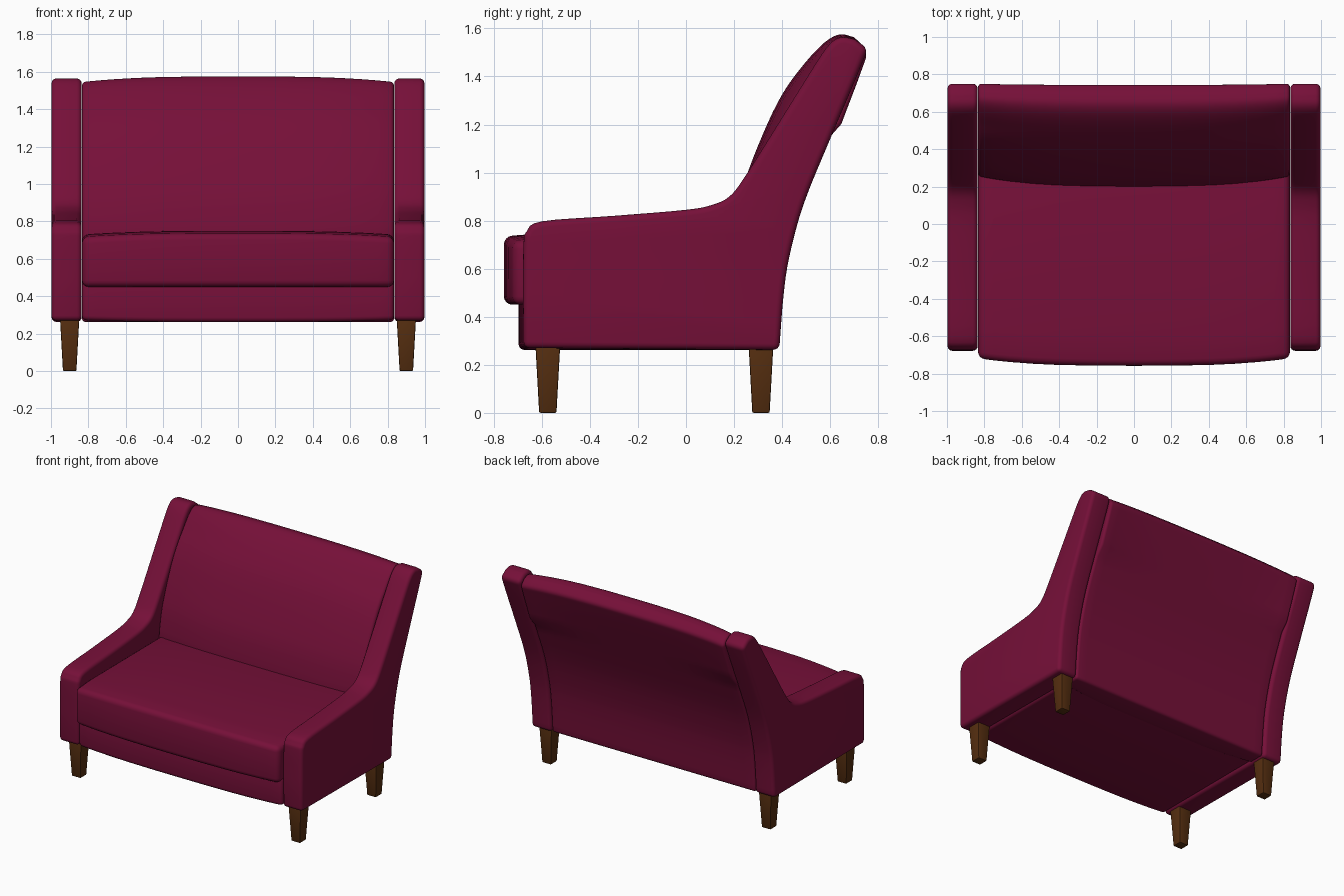
import bpy, bmesh, math
from mathutils import Vector

if "Cube" in bpy.data.objects:
    bpy.data.objects.remove(bpy.data.objects["Cube"])


def material(name, rgb):
    m = bpy.data.materials.new(name)
    m.diffuse_color = (*rgb, 1)
    m.use_nodes = True
    m.node_tree.nodes["Principled BSDF"].inputs["Base Color"].default_value = m.diffuse_color
    return m


FABRIC = material("burgundy fabric", (0.18, 0.005, 0.04))
WOOD = material("dark brown wood", (0.09, 0.027, 0.005))


def smooth(points, steps=4):
    """Open Catmull-Rom curve through (y, z) points."""
    p = [Vector(q) for q in points]
    p = [2 * p[0] - p[1]] + p + [2 * p[-1] - p[-2]]
    out = []
    for a, b, c, d in zip(p, p[1:], p[2:], p[3:]):
        for i in range(steps):
            t = i / steps
            out.append(0.5 * (2 * b + (c - a) * t + (2 * a - 5 * b + 4 * c - d) * t * t
                              + (3 * b - a - 3 * c + d) * t ** 3))
    return out + [p[-2]]


def loft(name, profile, xs, mat, bevel, warp=lambda x, y, z: (y, z), segments=4):
    """Run a closed (y, z) profile through x stations, then round its hard edges."""
    bm = bmesh.new()
    rings = [[bm.verts.new((x, *warp(x, y, z))) for y, z in profile] for x in xs]
    n = len(profile)
    for a, b in zip(rings, rings[1:]):
        for i in range(n):
            j = (i + 1) % n
            bm.faces.new((a[i], a[j], b[j], b[i]))
    bm.faces.new(rings[0])
    bm.faces.new(rings[-1])
    bmesh.ops.recalc_face_normals(bm, faces=bm.faces)
    hard = [e for e in bm.edges if e.calc_face_angle(0) > math.radians(38)]
    bmesh.ops.bevel(bm, geom=hard, offset=bevel, segments=segments, profile=0.5,
                    affect='EDGES', clamp_overlap=False)
    return finish(name, bm, mat)


def finish(name, bm, mat, angle=40):
    me = bpy.data.meshes.new(name)
    bm.to_mesh(me)
    bm.free()
    me.materials.append(mat)
    ob = bpy.data.objects.new(name, me)
    bpy.context.collection.objects.link(ob)
    bpy.ops.object.select_all(action='DESELECT')
    ob.select_set(True)
    bpy.context.view_layer.objects.active = ob
    bpy.ops.object.shade_smooth_by_angle(angle=math.radians(angle))
    return ob


# Shared rear curve, bottom to top
rear = [(0.388, 0.262), (0.405, 0.48), (0.43, 0.65), (0.49, 0.87),
        (0.60, 1.14), (0.70, 1.375), (0.757, 1.515)]

# Arms: low front sweeping up into tall wings
arm_front = [(-0.678, 0.50), (-0.676, 0.70), (-0.663, 0.755), (-0.60, 0.797),
             (-0.30, 0.820), (0.0, 0.845), (0.11, 0.866), (0.18, 0.90), (0.24, 0.975),
             (0.36, 1.165), (0.50, 1.39), (0.585, 1.52), (0.64, 1.562), (0.70, 1.556)]
arm = [(-0.676, 0.270)] + smooth(arm_front) + smooth(rear)[::-1]
for side, sx in (("left", -1), ("right", 1)):
    loft(side + "_arm", arm, [sx * 0.836, sx * 0.997], FABRIC, 0.026)

# Panels between the arms bulge towards the middle
W = 0.834
stations = [W * u for u in (-1, -0.9, -0.8, -0.65, -0.5, -0.25, 0, 0.25, 0.5, 0.65, 0.8, 0.9, 1)]


def edge(x):
    return abs(x / W) ** 3


# Backrest
back_front = [(0.20, 0.70), (0.205, 0.78), (0.24, 0.95), (0.32, 1.16), (0.40, 1.325),
              (0.49, 1.45), (0.575, 1.54), (0.64, 1.575), (0.70, 1.563)]
back_rear = [(y - 0.008, z) for y, z in smooth(rear)[::-1]]


def warp_back(x, y, z):
    front = min(1, max(0, (0.78 - y) / 0.3)) if (y < 0.37 or z > 1.2) else 0
    rise = max(0, (z - 1.2) / 0.37)
    return y + 0.055 * edge(x) * front, z - 0.03 * edge(x) * rise


loft("backrest", [(0.20, 0.262)] + smooth(back_front) + back_rear, stations, FABRIC,
     0.02, warp_back)

# Seat cushion
loft("seat_cushion", [(-0.758, 0.45), (-0.758, 0.735), (-0.60, 0.747), (0.32, 0.75), (0.32, 0.45)],
     stations, FABRIC, 0.035,
     lambda x, y, z: (y + (0.04 * edge(x) if y < -0.5 else 0),
                      z - (0.02 * edge(x) if z > 0.6 else 0)))

# Base under the cushion
loft("seat_base", [(-0.697, 0.262), (-0.697, 0.48), (0.36, 0.48), (0.36, 0.262)],
     stations, FABRIC, 0.025,
     lambda x, y, z: (y + (0.018 * edge(x) if y < 0 else 0),
                      z + (0.01 * edge(x) if z < 0.3 else 0)))

# Tapered square legs
for side, sx in (("left", -1), ("right", 1)):
    for row, y in (("front", -0.575), ("back", 0.312)):
        bm = bmesh.new()
        bmesh.ops.create_cube(bm, size=1)
        for v in bm.verts:
            half = 0.052 if v.co.z > 0 else 0.036
            v.co = (sx * 0.9 + math.copysign(half, v.co.x),
                    y + math.copysign(half, v.co.y), 0.29 if v.co.z > 0 else 0)
        bmesh.ops.bevel(bm, geom=bm.edges[:], offset=0.006, segments=2, profile=0.5,
                        affect='EDGES')
        finish(f"{row}_{side}_leg", bm, WOOD)
